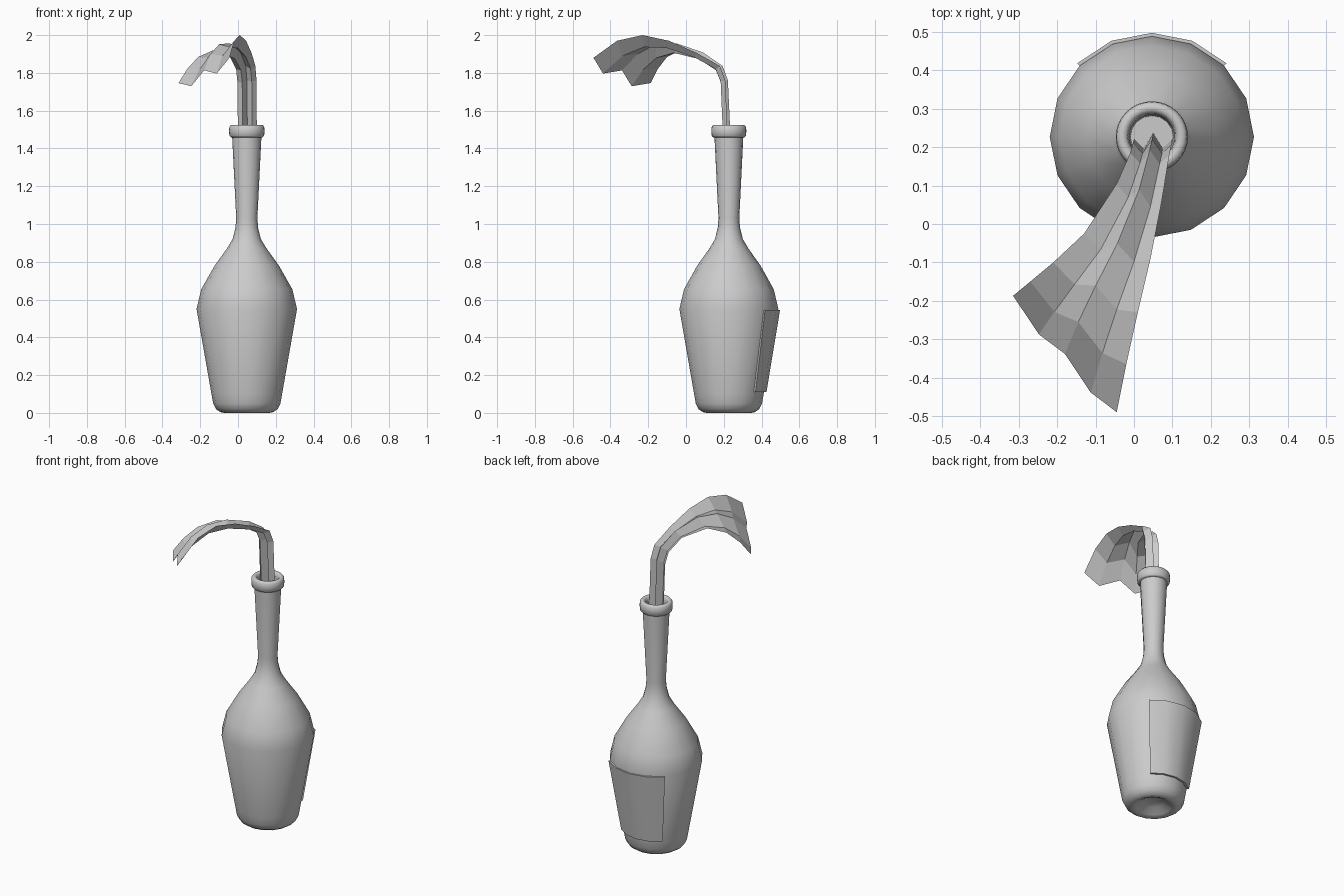
import bpy, bmesh
from math import sin, cos, pi, radians
from mathutils import Vector

if "Cube" in bpy.data.objects:
    bpy.data.objects.remove(bpy.data.objects["Cube"])

CX, CY, SY = 0.0465, 0.227, 0.985   # bottle axis and slight flattening


def finish(name, bm, smooth=None):
    bmesh.ops.remove_doubles(bm, verts=bm.verts, dist=1e-5)
    bmesh.ops.recalc_face_normals(bm, faces=bm.faces)
    me = bpy.data.meshes.new(name)
    bm.to_mesh(me)
    bm.free()
    ob = bpy.data.objects.new(name, me)
    bpy.context.collection.objects.link(ob)
    if smooth:
        bpy.ops.object.select_all(action='DESELECT')
        ob.select_set(True)
        bpy.context.view_layer.objects.active = ob
        bpy.ops.object.shade_smooth_by_angle(angle=radians(smooth))
    return ob


def grid(rows, closed=False):
    """Skin a list of point rows with quads."""
    bm = bmesh.new()
    vs = [[bm.verts.new(p) for p in r] for r in rows]
    if closed:
        vs.append(vs[0])
    for a, b in zip(vs, vs[1:]):
        for i in range(len(a) - 1):
            bm.faces.new((a[i], a[i + 1], b[i + 1], b[i]))
    bmesh.ops.dissolve_degenerate(bm, dist=1e-6, edges=bm.edges)
    return bm


def ring_point(r, z, a):
    return (CX + r * cos(a), CY + r * sin(a) * SY, z)


def lathe(name, profile, n):
    rows = [[ring_point(r, z, 2 * pi * k / n) for r, z in profile] for k in range(n)]
    return finish(name, grid(rows, True), 60)


# Bottle body with punt, shoulder, neck and inside of the neck
lathe("bottle", [
    (0, .045), (.06, .035), (.1, .008), (.12, 0), (.14, .004), (.163, .02),
    (.178, .05), (.187, .1), (.266, .55), (.241, .655), (.17, .78), (.105, .87),
    (.075, .92), (.06, .98), (.056, 1.03), (.078, 1.47), (.078, 1.5),
    (.06, 1.5), (.056, 1.42), (0, 1.42)], 16)

# Rounded lip around the mouth
lip = [(.062, 1.462), (.084, 1.459), (.092, 1.467), (.094, 1.492), (.092, 1.515),
       (.084, 1.524), (.072, 1.525), (.063, 1.517), (.059, 1.495), (.062, 1.462)]
lathe("bottle_lip", lip, 32)

# Label wrapped on the back quarter
rows = []
for k in range(5):
    a = pi / 4 + k * pi / 8
    rows.append([ring_point(r, z, a) for r, z in
                 [(.189, .11), (.2655, .545), (.275, .545), (.202, .11), (.189, .11)]])
bm = grid(rows)
bmesh.ops.remove_doubles(bm, verts=bm.verts, dist=1e-5)
bmesh.ops.holes_fill(bm, edges=bm.edges, sides=4)
finish("label", bm, 40)

# Pleated rag: two outer edge paths, folds interpolated between them
left = [(-.315, -.187, 1.746), (-.27, -.15, 1.82), (-.21, -.1, 1.885), (-.13, -.025, 1.92),
        (-.045, .105, 1.888), (-.01, .185, 1.82), (-.003, .21, 1.75), (0, .222, 1.43)]
right = [(-.045, -.49, 1.88), (-.02, -.365, 1.97), (.01, -.23, 2.0), (.043, -.09, 1.97),
         (.072, .058, 1.905), (.092, .18, 1.836), (.098, .208, 1.76), (.1, .222, 1.43)]
rows = []
for i, (l, r) in enumerate(zip(left, right)):
    l, r = Vector(l), Vector(r)
    t = i / 7
    valley = Vector((0, -.025, -.05 * max(0, 1 - t * 1.1)))
    crest = Vector((0, .015 * t, .012 * sin(pi * t)))
    rows.append([l, l.lerp(r, .25) + valley, l.lerp(r, .5) + crest,
                 l.lerp(r, .75) + valley, r])
finish("rag", grid(rows))
